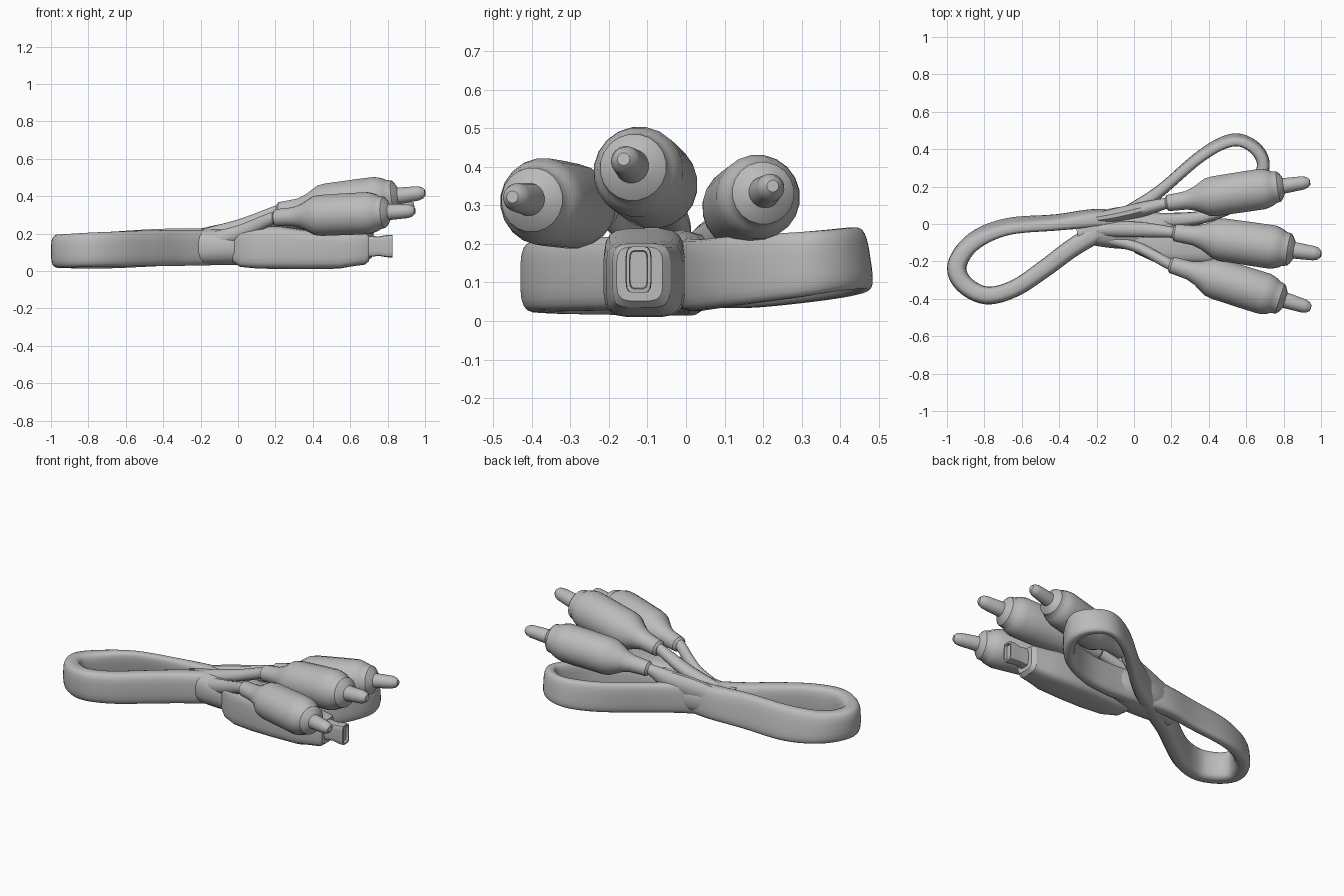
import bpy, bmesh, math
from mathutils import Vector

if "Cube" in bpy.data.objects:
    bpy.data.objects.remove(bpy.data.objects["Cube"])

grey = bpy.data.materials.new("plain grey")
grey.use_nodes = True
COLOR = (0.5, 0.5, 0.5, 1)
grey.diffuse_color = COLOR
grey.node_tree.nodes["Principled BSDF"].inputs["Base Color"].default_value = COLOR


def spline(pts, closed, steps):
    """Catmull-Rom through points of any dimension."""
    n, out = len(pts), []
    for i in range(n if closed else n - 1):
        ids = [i - 1, i, i + 1, i + 2]
        a, b, c, d = [pts[k % n] if closed else pts[min(max(k, 0), n - 1)] for k in ids]
        for s in range(steps):
            t = s / steps
            out.append([0.5 * (2 * q + (r - p) * t + (2 * p - 5 * q + 4 * r - u) * t * t
                               + (3 * q - p - 3 * r + u) * t ** 3)
                        for p, q, r, u in zip(a, b, c, d)])
    return out if closed else out + [list(pts[-1])]


def sweep(name, rows, sides=16, power=1.0, closed=False, axis=None, angle=40):
    """Skin superellipse rings; rows are x, y, z, half width, half height, optional y lean."""
    bm = bmesh.new()
    rings, n = [], len(rows)
    for i, (x, y, z, w, h, *lean) in enumerate(rows):
        if axis:
            tangent = axis
        else:
            nxt = rows[(i + 1) % n] if closed else rows[min(i + 1, n - 1)]
            prv = rows[i - 1] if closed else rows[max(i - 1, 0)]
            tangent = Vector(nxt[:3]) - Vector(prv[:3])
        side = tangent.cross(Vector((0, 0, 1))).normalized()
        up = side.cross(tangent).normalized() * h + Vector((0, sum(lean), 0))
        ring = []
        for k in range(sides):
            a = 2 * math.pi * (k + 0.5) / sides
            c, s = math.cos(a), math.sin(a)
            offset = (side * math.copysign(abs(c) ** power, c) * w
                      + up * math.copysign(abs(s) ** power, s))
            ring.append(bm.verts.new(Vector((x, y, z)) + offset))
        rings.append(ring)
    for i in range(n if closed else n - 1):
        a, b = rings[i], rings[(i + 1) % n]
        for k in range(sides):
            m = (k + 1) % sides
            bm.faces.new((a[k], a[m], b[m], b[k]))
    if not closed:
        bm.faces.new(rings[0])
        bm.faces.new(rings[-1])
    bmesh.ops.recalc_face_normals(bm, faces=bm.faces)
    mesh = bpy.data.meshes.new(name)
    bm.to_mesh(mesh)
    bm.free()
    mesh.materials.append(grey)
    obj = bpy.data.objects.new(name, mesh)
    bpy.context.collection.objects.link(obj)
    bpy.ops.object.select_all(action='DESELECT')
    obj.select_set(True)
    bpy.context.view_layer.objects.active = obj
    bpy.ops.object.shade_smooth_by_angle(angle=math.radians(angle))


# Coiled flat cable: figure-eight band, leaning inward along the back
loop = [(-.2, .03, .132, .046, .095, -.012), (-.42, .008, .126, .036, .1, -.016),
        (-.68, -.015, .112, .036, .098, -.02), (-.86, -.095, .104, .044, .09, -.016),
        (-.946, -.22, .106, .052, .09, 0), (-.91, -.32, .108, .05, .09, 0),
        (-.79, -.382, .114, .048, .092, 0), (-.64, -.345, .118, .046, .094, 0),
        (-.48, -.24, .122, .048, .096, 0), (-.33, -.128, .123, .05, .096, 0),
        (-.17, -.03, .125, .052, .095, 0), (0, .075, .125, .042, .092, 0),
        (.15, .185, .125, .032, .09, 0), (.34, .35, .14, .03, .086, -.008),
        (.48, .435, .155, .029, .084, -.012), (.58, .445, .163, .029, .08, -.012),
        (.67, .38, .157, .034, .08, -.008), (.685, .28, .145, .034, .085, 0),
        (.58, .13, .13, .033, .09, 0), (.4, .045, .12, .034, .092, 0),
        (.2, .02, .12, .04, .095, 0), (0, .02, .13, .045, .095, 0)]
sweep("flat_cable_band", spline(loop, True, 6), sides=20, power=.6, closed=True)

# Gather where the strands meet, flowing into the box plug
knot = [(-.3, -.055, .125, .05, .085), (-.18, -.03, .128, .095, .095),
        (-.05, -.02, .13, .115, .1), (.07, -.025, .135, .105, .1),
        (.17, -.04, .135, .08, .09), (.25, -.06, .13, .05, .06)]
sweep("cable_gather", spline(knot, False, 4), power=.8)

# Round plugs: distance along the axis as a fraction, and radius factor
PLUG = [(0, .28), (.015, .40), (.14, .45), (.20, .58), (.29, .93), (.34, .98), (.55, 1.0),
        (.67, 1.0), (.70, .95), (.735, .86), (.745, .80), (.785, .74), (.80, .62), (.82, .38),
        (.95, .33), (.98, .27), (1, .14)]


def round_plug(name, start, tip, radius, route):
    a, b = Vector(start), Vector(tip)
    rows = [(*a.lerp(b, t), radius * f, radius * f) for t, f in PLUG]
    sweep(name + "_plug", rows, sides=20, axis=b - a, angle=35)
    wire = route + [(*start, .03, .032), (*a.lerp(b, .06), .03, .03)]
    sweep(name + "_wire", spline(wire, False, 6), sides=12)


round_plug("right", (.19, -.215, .285), (.945, -.45, .322), .113,
           [(-.25, -.06, .14, .02, .03), (-.13, -.085, .165, .032, .045),
            (.02, -.125, .21, .03, .04)])
round_plug("middle", (.21, -.045, .32), (1.0, -.162, .42), .118,
           [(-.28, -.04, .165, .02, .03), (-.15, -.03, .195, .04, .04),
            (.03, -.03, .25, .042, .035)])
round_plug("left", (.17, .11, .265), (.94, .225, .35), .11,
           [(-.25, .02, .165, .03, .05), (-.1, .045, .185, .04, .065),
            (.05, .08, .215, .04, .06)])

# Box plug with tapered housing, stepped collar and flat nose
y = -.108
housing = [(-.03, y + .03, .125, .045, .075), (.01, y + .015, .122, .065, .1),
           (.1, y, .125, .092, .112), (.22, y, .125, .105, .115), (.36, y, .115, .106, .105),
           (.54, y, .11, .1, .098), (.6, y - .003, .113, .088, .09),
           (.68, y - .008, .118, .076, .084), (.70, y - .012, .122, .06, .07)]
sweep("box_plug_housing", housing, sides=20, power=.45, axis=Vector((1, 0, 0)), angle=30)
nose = [(.68, y - .015, .132, .034, .056), (.72, y - .015, .132, .034, .056),
        (.75, y - .015, .133, .03, .052), (.80, y - .015, .133, .034, .06),
        (.825, y - .015, .133, .032, .06), (.826, y - .015, .133, .024, .05),
        (.81, y - .015, .133, .022, .048)]
sweep("box_plug_nose", nose, sides=16, power=.4, axis=Vector((1, 0, 0)), angle=30)
